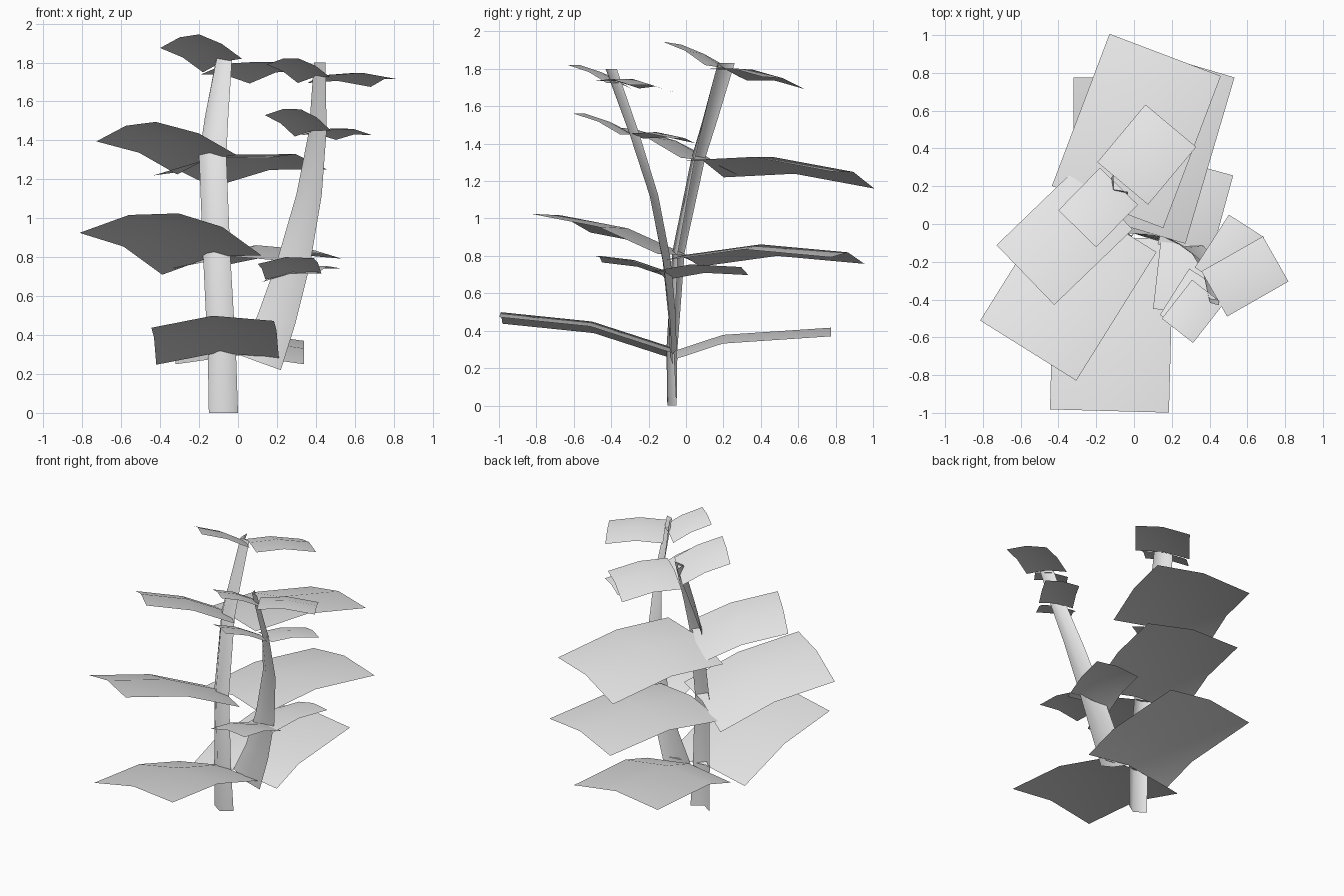
import bpy
from mathutils import Vector as V

cube = bpy.data.objects.get("Cube")
if cube:
    bpy.data.objects.remove(cube, do_unlink=True)

# One pale grey for the whole plant
grey = bpy.data.materials.new("pale_grey")
grey.use_nodes = True
grey.diffuse_color = (0.8, 0.8, 0.8, 1)
grey.node_tree.nodes["Principled BSDF"].inputs["Base Color"].default_value = grey.diffuse_color


def sheet(name, rows):
    """Smooth open surface from rows of three points."""
    faces = [(r * 3 + c, r * 3 + c + 1, r * 3 + c + 4, r * 3 + c + 3)
             for r in range(len(rows) - 1) for c in range(2)]
    me = bpy.data.meshes.new(name)
    me.from_pydata([p for row in rows for p in row], [], faces)
    me.materials.append(grey)
    for f in me.polygons:
        f.use_smooth = True
    bpy.context.collection.objects.link(bpy.data.objects.new(name, me))


def leaf(name, root, tip, width, tilt, bend=0.47):
    """Rectangular leaf from root to tip, arched at the bend and along its midrib."""
    root, tip = V(root), V(tip)
    along = (tip - root).to_2d()
    side = V((-along.y, along.x, 0)).normalized() * width / 2
    side.z = tilt / 2
    rows = []
    for f in (0, bend, 1):
        mid = root.lerp(tip, f)
        if f == bend:
            mid.z += 0.055 * along.length
        rows.append([mid + side, mid + V((0, 0, 0.07 * width)), mid - side])
    sheet(name, rows)


def stalk(name, rows, skew, drop, bow):
    """Strip through rows of (left x, right x, y, z).
    It turns by skew on the way up, its right foot drops, its middle bows forward."""
    out = []
    for i, (x0, x1, y, z) in enumerate(rows):
        f = i / (len(rows) - 1)
        turn = V((0, (skew[0] + (skew[1] - skew[0]) * f) / 2, -drop * (1 - f) ** 3 / 2))
        left, right = V((x0, y, z)) - turn, V((x1, y, z)) + turn
        across = right - left
        front = V((across.y, -across.x, 0)).normalized() * bow
        out.append([left, (left + right) / 2 + front, right])
    sheet(name, out)


# Stalks, bottom to top
stalk("main_stem", [(-0.15, 0, -0.05, 0), (-0.155, -0.01, -0.055, 0.3),
                    (-0.18, -0.04, -0.025, 0.82), (-0.20, -0.06, 0.075, 1.32),
                    (-0.17, -0.05, 0.13, 1.52), (-0.11, -0.03, 0.215, 1.83)],
      (0, -0.09), 0, 0.05)
stalk("side_stem", [(0, 0.22, -0.06, 0.26), (0.10, 0.295, -0.07, 0.48),
                    (0.20, 0.37, -0.10, 0.77), (0.30, 0.43, -0.17, 1.12),
                    (0.365, 0.455, -0.275, 1.45), (0.39, 0.45, -0.40, 1.80)],
      (-0.02, -0.06), 0.08, 0.025)

# Large leaves on the main stem, from the lowest pair up
leaf("lower_front_leaf", (-0.105, -0.07, 0.265), (-0.13, -0.99, 0.455), 0.63, 0.035)
leaf("lower_back_leaf", (0.01, -0.05, 0.25), (0.01, 0.775, 0.37), 0.66, 0, 0.3)
leaf("middle_front_leaf", (-0.135, 0.01, 0.76), (-0.56, -0.67, 0.975), 0.6, 0.1)
leaf("middle_back_leaf", (-0.03, -0.015, 0.76), (0.23, 0.865, 0.775), 0.63, -0.035)
leaf("upper_front_leaf", (-0.16, 0.13, 1.275), (-0.575, -0.27, 1.445), 0.44, 0.1)
leaf("upper_back_leaf", (-0.14, 0.09, 1.265), (0.165, 0.895, 1.205), 0.63, -0.09)
leaf("top_front_leaf", (-0.08, 0.2, 1.785), (-0.3, -0.025, 1.91), 0.28, 0.07)
leaf("top_back_leaf", (-0.06, 0.215, 1.77), (0.195, 0.52, 1.725), 0.35, -0.065)

# Small leaves on the side stem
leaf("side_lower_front_leaf", (0.285, -0.11, 0.70), (0.245, -0.465, 0.78), 0.29, 0.03)
leaf("side_lower_back_leaf", (0.265, -0.145, 0.695), (0.385, 0.295, 0.72), 0.29, -0.045)
leaf("side_middle_left_leaf", (0.385, -0.295, 1.435), (0.23, -0.54, 1.545), 0.22, 0.03)
leaf("side_middle_right_leaf", (0.415, -0.29, 1.44), (0.595, -0.01, 1.415), 0.22, -0.025)
leaf("side_top_left_leaf", (0.39, -0.36, 1.71), (0.23, -0.565, 1.805), 0.21, 0.03)
leaf("side_top_right_leaf", (0.425, -0.37, 1.715), (0.75, -0.185, 1.695), 0.275, -0.04)
